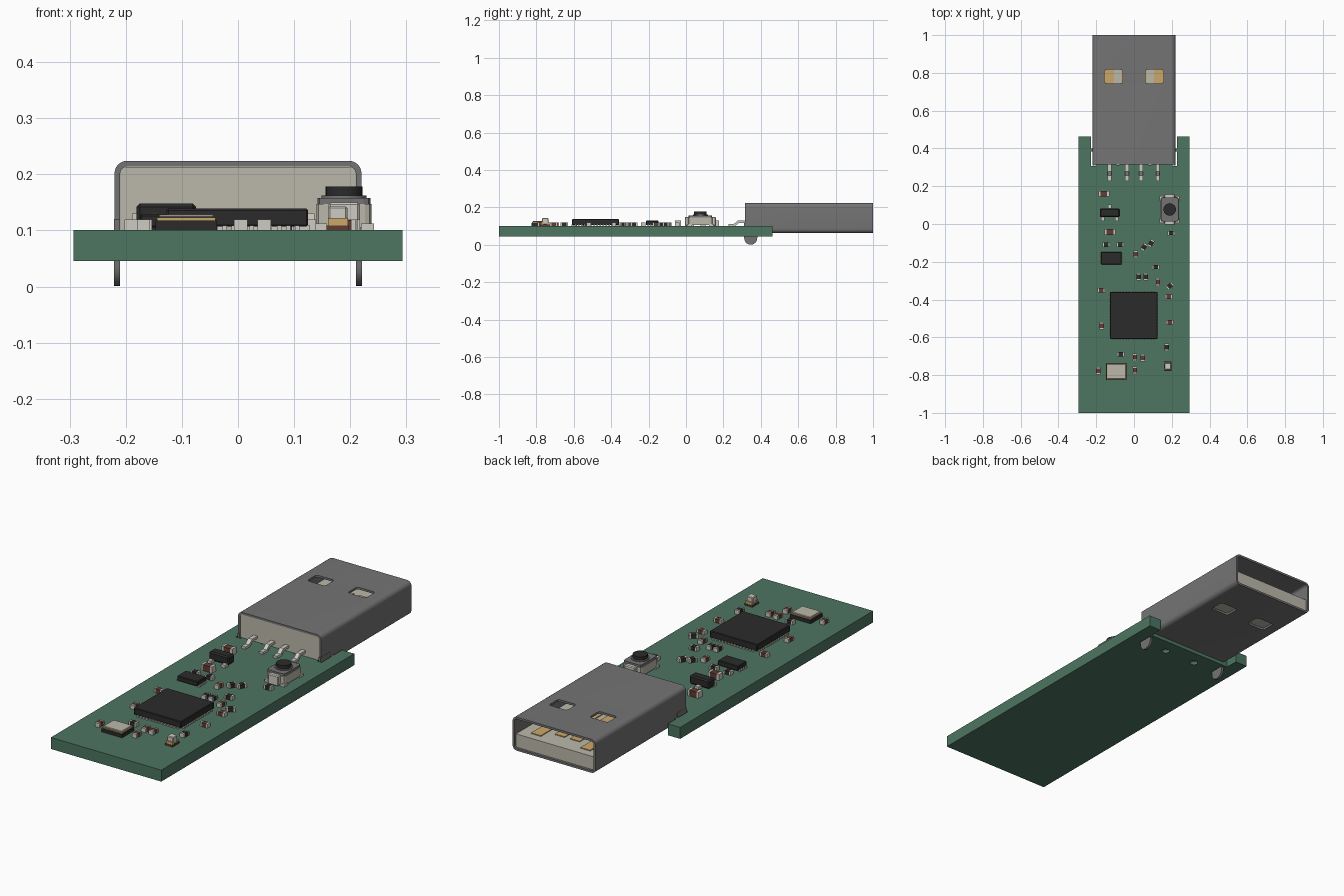
import bpy, bmesh, math
from mathutils import Matrix

if "Cube" in bpy.data.objects:
    bpy.data.objects.remove(bpy.data.objects["Cube"])


def mat(name, r, g, b):
    m = bpy.data.materials.new(name)
    m.diffuse_color = (r, g, b, 1)
    m.use_nodes = True
    m.node_tree.nodes["Principled BSDF"].inputs["Base Color"].default_value = m.diffuse_color
    return m


GREEN = mat("board green", .074, .178, .120)
STEEL = mat("steel grey", .175, .175, .175)
BEIGE = mat("plastic beige", .50, .485, .405)
BLACK = mat("chip black", .024, .024, .025)
GOLD = mat("contact gold", .60, .39, .15)
BROWN = mat("capacitor brown", .12, .045, .032)
SILVER = mat("solder silver", .62, .60, .54)


def finish(name, bm, m):
    bmesh.ops.recalc_face_normals(bm, faces=bm.faces)
    me = bpy.data.meshes.new(name)
    bm.to_mesh(me)
    bm.free()
    ob = bpy.data.objects.new(name, me)
    bpy.context.collection.objects.link(ob)
    if m:
        me.materials.append(m)
    return ob


def box(name, x, y, z, m=None, bevel=0, rot=0):
    """Box from (min, max) ranges, optionally bevelled and turned about z."""
    bm = bmesh.new()
    bmesh.ops.create_cube(bm, size=1)
    for v in bm.verts:
        for i, (a, b) in enumerate((x, y, z)):
            v.co[i] = (b - a) * v.co[i]
    if bevel:
        bmesh.ops.bevel(bm, geom=bm.edges[:], offset=bevel, segments=1, affect='EDGES')
    c = [(a + b) / 2 for a, b in (x, y, z)]
    bmesh.ops.transform(bm, matrix=Matrix.Translation(c) @ Matrix.Rotation(rot, 4, 'Z'), verts=bm.verts)
    return finish(name, bm, m)


def prism(name, pts, axis, lo, hi, m=None):
    """Extrude a 2D outline along an axis."""
    def place(p, d):
        return {'X': (d, p[0], p[1]), 'Y': (p[0], d, p[1]), 'Z': (p[0], p[1], d)}[axis]
    bm = bmesh.new()
    a = [bm.verts.new(place(p, lo)) for p in pts]
    b = [bm.verts.new(place(p, hi)) for p in pts]
    bm.faces.new(a)
    bm.faces.new(b)
    n = len(pts)
    for i in range(n):
        bm.faces.new((a[i], a[(i + 1) % n], b[(i + 1) % n], b[i]))
    return finish(name, bm, m)


def circle(cx, cy, r, n=24):
    return [(cx + r * math.cos(math.tau * i / n), cy + r * math.sin(math.tau * i / n)) for i in range(n)]


def rounded(x0, x1, y0, y1, r, n=6):
    pts = []
    for k, (cx, cy) in enumerate(((x1 - r, y1 - r), (x0 + r, y1 - r), (x0 + r, y0 + r), (x1 - r, y0 + r))):
        for i in range(n + 1):
            a = (k + i / n) * math.pi / 2
            pts.append((cx + r * math.cos(a), cy + r * math.sin(a)))
    return pts


def cut(ob, *cutters):
    bpy.context.view_layer.objects.active = ob
    for c in cutters:
        mod = ob.modifiers.new("cut", 'BOOLEAN')
        mod.operation, mod.solver, mod.object = 'DIFFERENCE', 'EXACT', c
        bpy.ops.object.modifier_apply(modifier=mod.name)
        bpy.data.objects.remove(c)


def smooth(ob):
    bpy.ops.object.select_all(action='DESELECT')
    ob.select_set(True)
    bpy.context.view_layer.objects.active = ob
    bpy.ops.object.shade_smooth_by_angle(angle=math.radians(30))


T = .101  # board top

# Circuit board with a rear notch, tab slots and peg holes
board = prism("circuit_board", [(-.293, -1), (.293, -1), (.293, .463), (.228, .463), (.228, .40),
                                (-.228, .40), (-.228, .463), (-.293, .463)], 'Z', .046, T, GREEN)
for s in (-1, 1):
    cut(board, box("slot", sorted((s * .203, s * .228)), (.308, .384), (0, .2)),
        prism("hole", circle(s * .085, .33, .018), 'Z', 0, .2))

# Connector shell: hollow rounded sleeve with windows top and bottom
shell = prism("connector_shell", rounded(-.22, .22, .063, .224, .022), 'Y', .315, 1, STEEL)
cut(shell, prism("inner", rounded(-.21, .21, .073, .214, .013), 'Y', .2, 1.1),
    box("board_clearance", (-.3, .3), (.2, .40), (0, T)))
for s in (-1, 1):
    cut(shell, prism("window", rounded(s * .108 - .048, s * .108 + .048, .745, .817, .012, 3), 'Z', 0, .4))
smooth(shell)

# Shell mounting tabs
for s in (-1, 1):
    arc = [(.346 + .035 * math.cos(math.pi * (1 + i / 12)), .036 + .035 * math.sin(math.pi * (1 + i / 12)))
           for i in range(13)]
    smooth(prism("mounting_tab", arc + [(.381, .12), (.311, .12)], 'X',
                 *sorted((s * .21, s * .221)), STEEL))

# Plastic insert: rear block and tongue
box("insert_block", (-.209, .209), (.318, .42), (T, .213), BEIGE)
box("insert_tongue", (-.209, .209), (.402, .99), (.074, .137), BEIGE)
for s in (-1, 1):
    prism("insert_peg", circle(s * .085, .33, .016), 'Z', .06, T, BEIGE)

# Contacts on the tongue and bent solder pins
for x, x_pin, y_end in ((-.131, -.130, .95), (-.04, -.037, .90), (.04, .037, .90), (.131, .126, .95)):
    box("contact", (x - .026, x + .026), (.42, y_end), (.136, .141), GOLD)
    prism("solder_pin", [(.228, T), (.262, T), (.285, .118), (.32, .118), (.32, .13),
                         (.278, .13), (.256, .112), (.228, .112)], 'X', x_pin - .01, x_pin + .01, SILVER)

# Main chip with short pads on every side
box("main_chip", (-.127, .125), (-.609, -.359), (.107, .139), BLACK, .003)
for i in range(14):
    d = -.105 + i * .0162
    for s in (-1, 1):
        box("chip_pad", (d - .004, d + .004), sorted((-.484 + s * .10, -.484 + s * .129)), (T, .109), SILVER)
        box("chip_pad", sorted((-.001 + s * .10, -.001 + s * .129)), (-.484 + d - .004, -.484 + d + .004),
            (T, .109), SILVER)

# Memory chip
box("memory_chip", (-.174, -.065), (-.214, -.147), (.105, .129), BLACK, .003)
for i in range(4):
    y = -.203 + i * .015
    for x in (-.174, -.065):
        box("memory_pad", (x - .005, x + .005), (y - .004, y + .004), (T, .11), SILVER)

# Regulator with three legs
box("regulator", (-.181, -.075), (.037, .083), (.107, .148), BLACK, .006)
for x, y in ((-.165, .03), (-.091, .03), (-.128, .09)):
    box("regulator_leg", (x - .01, x + .01), (y - .013, y + .013), (T, .115), SILVER)

# Crystal: dark base, gold rim, pale lid
box("crystal_base", (-.147, -.037), (-.826, -.735), (T, .118), BLACK)
box("crystal_rim", (-.144, -.040), (-.823, -.738), (.118, .123), GOLD)
box("crystal_lid", (-.141, -.043), (-.820, -.741), (.123, .128), BEIGE, .002)

# Push button: body, cover plate, clips and plunger
bx, by = .189, .077
prism("button_body", rounded(.140, .238, .012, .142, .012, 2), 'Z', .105, .147, BEIGE)
prism("button_cover", rounded(.142, .236, .014, .140, .012, 2), 'Z', .147, .158, STEEL)
for s in (-1, 1):
    box("button_clip", (bx - .028, bx + .028), sorted((by + s * .06, by + s * .083)), (T, .150), SILVER, .004)
    for t in (-1, 1):
        box("button_foot", sorted((bx + t * .03, bx + t * .053)), sorted((by + s * .045, by + s * .072)),
            (T, .112), SILVER)
smooth(prism("button_collar", circle(bx, by, .040), 'Z', .158, .162, STEEL))
smooth(prism("button_plunger", circle(bx, by, .033), 'Z', .16, .178, BLACK))

# Indicator light
box("light_base", (.158, .198), (-.778, -.728), (T, .109), BROWN)
box("light_terminal", (.160, .196), (-.776, -.762), (.106, .122), GOLD)
box("light_terminal", (.160, .196), (-.744, -.730), (.106, .122), GOLD)
box("light_lens", (.161, .195), (-.770, -.736), (.109, .143), SILVER, .003)


def chip_part(x, y, deg, m, length=.040, width=.023, h=.018):
    """Small surface part: coloured core between two silver ends."""
    a = math.radians(deg)
    box("part_core", (x - length * .32, x + length * .32), (y - width / 2, y + width / 2), (T, T + h), m, 0, a)
    for s in (-1, 1):
        cx, cy = x + s * length * .40 * math.cos(a), y + s * length * .40 * math.sin(a)
        e = length * .10
        box("part_end", (cx - e, cx + e), (cy - width * .52, cy + width * .52), (T, T + h * 1.05), SILVER, 0, a)


# Small capacitors and resistors
for x, y in ((-.16, .16), (-.127, -.042)):
    chip_part(x, y, 0, BROWN, .058, .030, .028)
for x, y, deg in ((.01, -.16, 90), (.127, -.307, 90), (.185, -.385, 0), (.19, -.52, 0), (-.17, -.538, 90),
                  (-.173, -.35, 0), (.005, -.705, 90), (.047, -.707, 90), (.005, -.775, 90), (-.19, -.777, 90)):
    chip_part(x, y, deg, BROWN)
for x, y, deg in ((-.148, -.11, 0), (-.073, -.11, 0), (.053, -.122, 60), (.09, -.102, 60), (.197, -.048, 0),
                  (.115, -.228, 0), (.026, -.28, 90), (.063, -.28, 90), (.19, -.328, 40),
                  (.173, -.652, 90), (-.07, -.69, 0)):
    chip_part(x, y, deg, BLACK)
